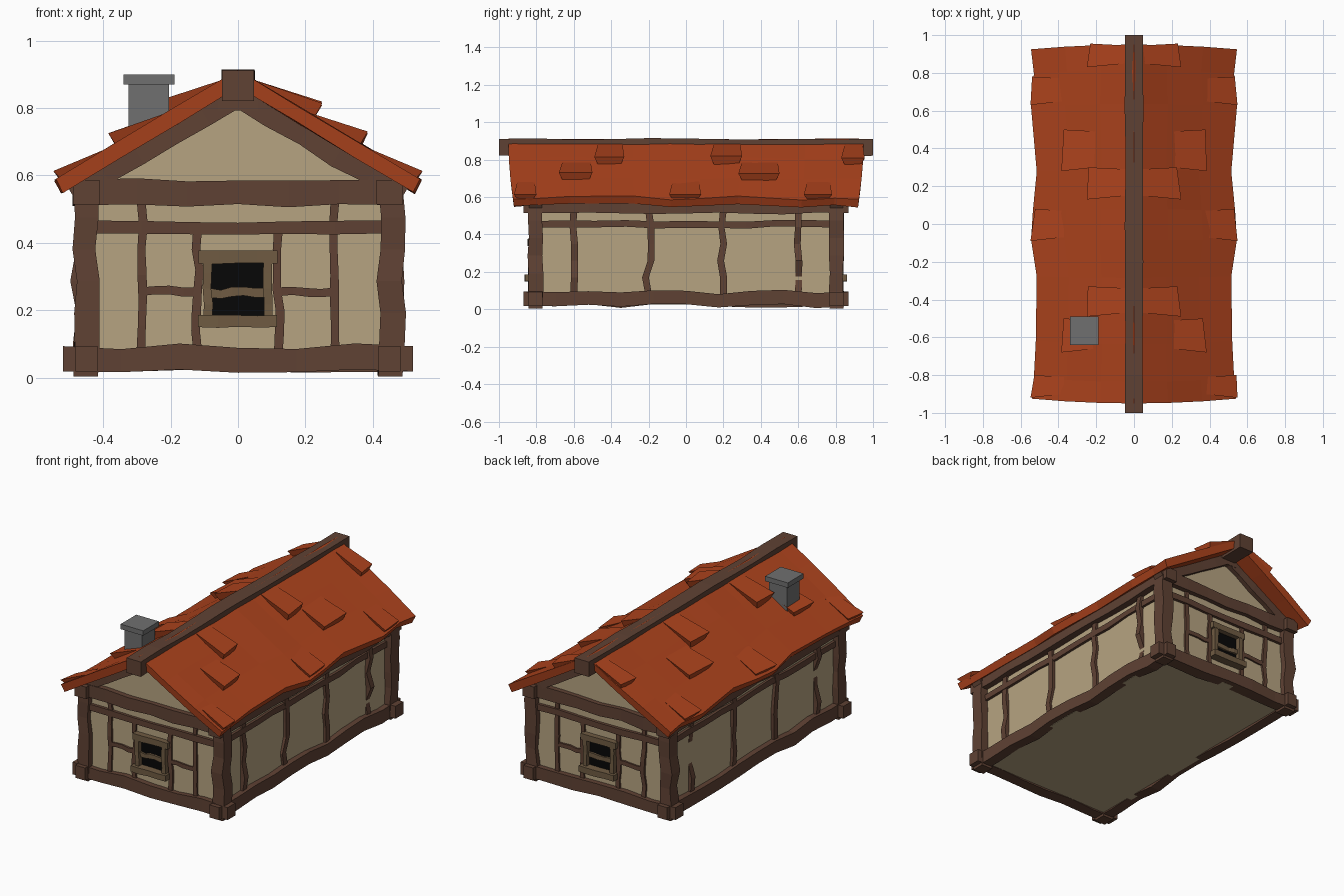
import bpy, bmesh, random
from mathutils import Vector

if "Cube" in bpy.data.objects:
    bpy.data.objects.remove(bpy.data.objects["Cube"])

random.seed(4)


def material(name, rgb):
    m = bpy.data.materials.new(name)
    m.diffuse_color = (*rgb, 1)
    m.use_nodes = True
    m.node_tree.nodes["Principled BSDF"].inputs["Base Color"].default_value = m.diffuse_color
    return m


PLASTER = material("plaster", (0.47, 0.37, 0.22))
TIMBER = material("timber", (0.115, 0.054, 0.034))
TRIM = material("window_wood", (0.16, 0.105, 0.055))
TILES = material("roof_tiles", (0.42, 0.056, 0.012))
DARK = material("window_dark", (0.002, 0.002, 0.002))
STONE = material("chimney_stone", (0.16, 0.16, 0.16))


def loft(name, rings, mat=None):
    """Closed solid through a list of equal-length rings, capped at both ends."""
    bm = bmesh.new()
    vs = [[bm.verts.new(p) for p in r] for r in rings]
    n = len(vs[0])
    for a, b in zip(vs, vs[1:]):
        for i in range(n):
            bm.faces.new((a[i], a[(i + 1) % n], b[(i + 1) % n], b[i]))
    bm.faces.new(vs[0])
    bm.faces.new(vs[-1])
    bmesh.ops.recalc_face_normals(bm, faces=bm.faces)
    me = bpy.data.meshes.new(name)
    bm.to_mesh(me)
    bm.free()
    ob = bpy.data.objects.new(name, me)
    bpy.context.collection.objects.link(ob)
    if mat:
        me.materials.append(mat)
    return ob


def beam(name, a, b, w, h, mat=TIMBER, segs=6, wob=0.006):
    """Rough-hewn timber from a to b; w across, h upward (or along y if vertical)."""
    a, b = Vector(a), Vector(b)
    d = (b - a).normalized()
    up = Vector((0, 1, 0)) if abs(d.z) > 0.9 else Vector((0, 0, 1))
    side = d.cross(up).normalized()
    up = side.cross(d)
    vertical = abs(d.z) > 0.9
    rings = []
    for i in range(segs + 1):
        k = 0 if i in (0, segs) else wob
        # wander mostly within the wall plane, little in depth
        off = [random.uniform(-k, k), random.uniform(-k, k)]
        c = a.lerp(b, i / segs)
        if vertical and abs(a.x) < abs(a.y):
            off[1] *= 0.3
        elif vertical:
            off[0] *= 0.3
        else:
            off[0] *= 0.3
        c += side * off[0] + up * off[1]
        s = 1 if not k else 1 + random.uniform(-0.1, 0.06)
        rings.append([c + side * (w / 2 * s * p) + up * (h / 2 * s * q)
                      for p, q in ((-1, -1), (1, -1), (1, 1), (-1, 1))])
    return loft(name, rings, mat)


def box(name, lo, hi, mat=None):
    return loft(name, [[(x, y, z) for x, y in ((lo[0], lo[1]), (hi[0], lo[1]),
                (hi[0], hi[1]), (lo[0], hi[1]))] for z in (lo[2], hi[2])], mat)


def roof_z(x):
    """Underside of the roof at distance x from the ridge line."""
    return 0.862 - 0.6 * abs(x)


# Plastered body with gables
profile = [(-0.448, 0.025), (0.448, 0.025), (0.448, 0.58), (0, 0.845), (-0.448, 0.58)]
loft("walls", [[(x, y, z) for x, z in profile] for y in (-0.81, 0.81)], PLASTER)

# Everything on one gable end and one long side, repeated turned by 180 degrees
for s, end in ((1, "front"), (-1, "back")):
    def P(x, y, z):
        return (s * x, s * y, z)

    yf = -0.805
    # Gable frame
    beam(end + "_sill_beam", P(-0.52, yf, 0.056), P(0.52, yf, 0.056), 0.075, 0.075, wob=0.008)
    beam(end + "_tie_beam", P(-0.45, yf, 0.55), P(0.45, yf, 0.55), 0.07, 0.075)
    beam(end + "_mid_rail", P(-0.43, yf, 0.447), P(0.43, yf, 0.447), 0.045, 0.038, wob=0.005)
    for m in (-1, 1):
        beam(end + "_post", P(m * 0.452, yf, 0.003), P(m * 0.452, yf, 0.57), 0.072, 0.075, wob=0.01)
        beam(end + "_rafter", P(m * 0.49, yf, roof_z(0.49) - 0.028),
             P(0, yf, roof_z(0) - 0.028), 0.07, 0.062, segs=5, wob=0.004)
        beam(end + "_outer_stud", P(m * 0.288, yf, 0.08), P(m * 0.288, yf, 0.53), 0.026, 0.035, wob=0.008)
        beam(end + "_inner_stud", P(m * 0.12, yf, 0.08), P(m * 0.12, yf, 0.44), 0.026, 0.035)
        beam(end + "_short_rail", P(m * 0.288, yf, 0.255), P(m * 0.12, yf, 0.255), 0.032, 0.026, segs=4)
        beam(end + "_window_jamb", P(m * 0.09, -0.82, 0.17), P(m * 0.09, -0.82, 0.36),
             0.026, 0.045, TRIM, 4, 0.003)
    # Window
    lo, hi = P(-0.085, -0.813, 0.175), P(0.085, -0.79, 0.35)
    box(end + "_window_opening", lo, hi, DARK)
    beam(end + "_window_lintel", P(-0.117, -0.82, 0.358), P(0.117, -0.82, 0.358), 0.05, 0.038, TRIM, 4, 0.002)
    beam(end + "_window_sill", P(-0.118, -0.828, 0.168), P(0.116, -0.828, 0.168), 0.065, 0.036, TRIM, 4, 0.002)
    beam(end + "_window_bar", P(-0.085, -0.813, 0.252), P(0.085, -0.813, 0.252), 0.025, 0.028, TRIM, 5, 0.005)
    # Floor-level corner of the gable apex
    beam(end + "_apex_block", P(-0.06, yf, 0.815), P(0.06, yf, 0.815), 0.07, 0.045, segs=2, wob=0)

    # Long side frame
    side = "right" if s == 1 else "left"
    xs = 0.45
    beam(side + "_sill_beam", P(xs, -0.87, 0.056), P(xs, 0.87, 0.056), 0.065, 0.076, segs=10, wob=0.011)
    beam(side + "_wall_plate", P(xs, -0.87, 0.55), P(xs, 0.87, 0.55), 0.078, 0.072, segs=10, wob=0.005)
    beam(side + "_mid_rail", P(xs - 0.005, -0.8, 0.455), P(xs - 0.005, 0.8, 0.455), 0.038, 0.036, segs=10)
    for y in (-0.6, -0.2, 0.2, 0.6):
        beam(side + "_stud", P(xs - 0.005, y, 0.08), P(xs - 0.005, y, 0.53), 0.036, 0.036, segs=5, wob=0.018)

# Roof slab: one chevron profile lofted along y with an uneven eave
steps = [-1, -0.88, -0.67, -0.3, -0.09, 0.08, 0.3, 0.67, 0.86, 1]
eaves = [0.54, 0.53, 0.52, 0.515, 0.545, 0.535, 0.515, 0.545, 0.53, 0.545]
rings = []
for t, e in zip(steps, eaves):
    fs = (-1, -0.67, -0.33, 0, 0.33, 0.67, 1)
    ring = []
    for f in fs:
        x = f * e
        ring.append((x, t * (0.95 - 0.025 * f ** 2),
                     roof_z(x) + 0.05 + random.uniform(-0.004, 0.004)))
    for f in reversed(fs):
        x = f * (e - 0.02)
        ring.append((x, t * (0.945 - 0.025 * f ** 2), roof_z(x) + random.uniform(-0.003, 0.003)))
    rings.append(ring)
loft("roof", rings, TILES)

# Lifted tiles: (inner x, outer x, start y, end y), mirrored on both slopes
tiles = [(0.04, 0.25, -0.49, -0.33), (0.04, 0.25, 0.13, 0.30), (0.04, 0.25, 0.83, 0.955),
         (0.20, 0.385, -0.68, -0.50), (0.20, 0.385, 0.28, 0.50),
         (0.37, 0.548, -0.92, -0.80), (0.37, 0.548, -0.09, 0.08), (0.37, 0.548, 0.63, 0.78)]
for x0, x1, y0, y1 in tiles:
    for m in (-1, 1):
        tip = random.uniform(0.093, 0.108) if x1 < 0.5 else 0.08
        skew = random.uniform(-0.012, 0.012)
        inner = [(m * x0, y0 + 0.02, roof_z(x0) + 0.048), (m * x0, y1 - 0.01, roof_z(x0) + 0.048),
                 (m * x0, y1 - 0.01, roof_z(x0) + 0.02), (m * x0, y0 + 0.02, roof_z(x0) + 0.02)]
        xb = x1 - 0.03
        outer = [(m * x1, y0, roof_z(x1) + tip), (m * (x1 - 0.015 + skew), y1, roof_z(x1) + tip),
                 (m * (xb + skew), y1 - 0.025, roof_z(xb) + 0.03), (m * xb, y0 + 0.025, roof_z(xb) + 0.03)]
        loft("lifted_tile", [inner, outer], TILES)

# Ridge beam
beam("ridge_beam", (0, -1, 0.866), (0, 1, 0.866), 0.096, 0.09, segs=10, wob=0.005)

# Chimney
box("chimney", (-0.325, -0.625, 0.66), (-0.205, -0.505, 0.875), STONE)
box("chimney_cap", (-0.34, -0.64, 0.87), (-0.188, -0.49, 0.9), STONE)
